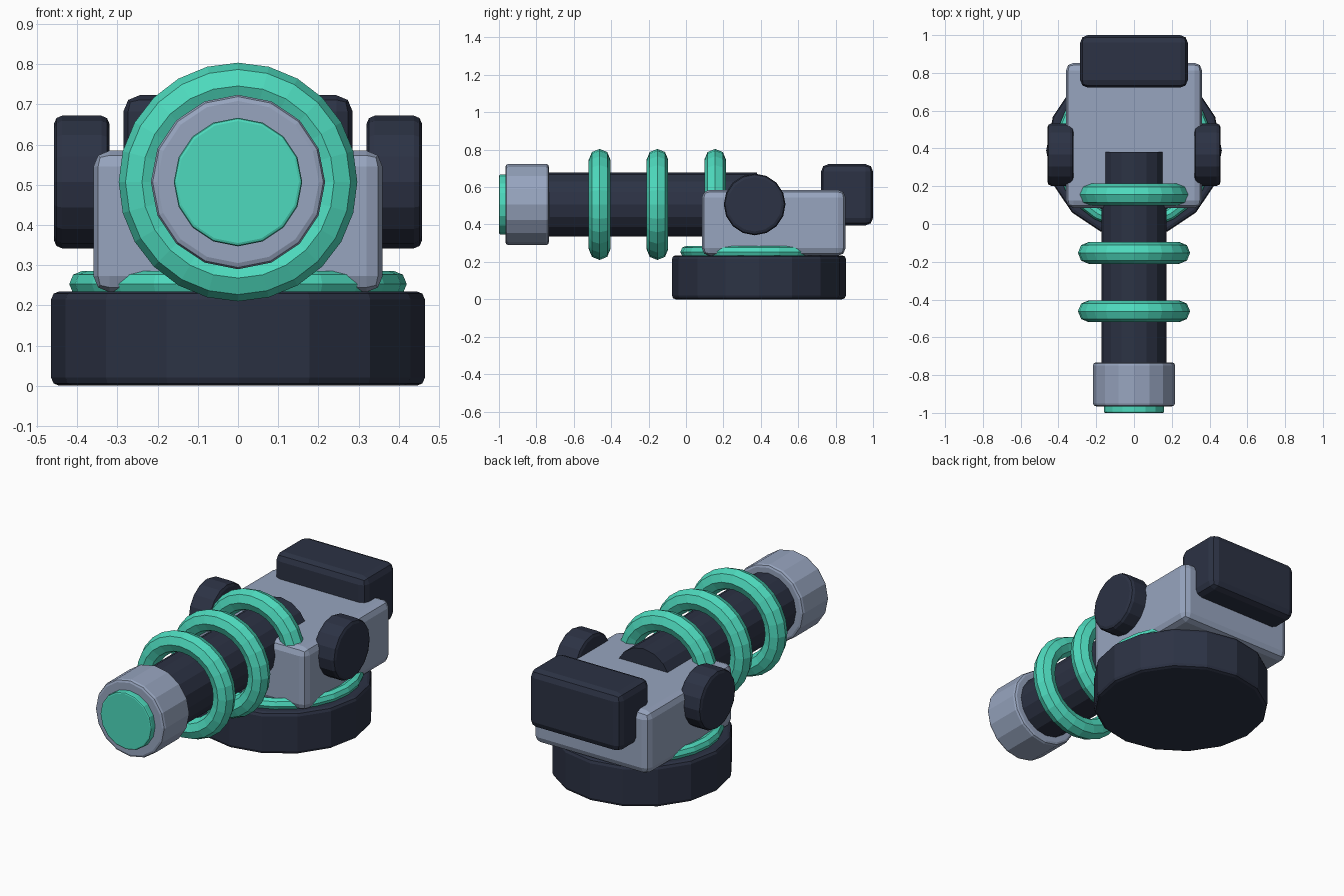
import bpy, bmesh, math
from mathutils import Matrix

if "Cube" in bpy.data.objects:
    bpy.data.objects.remove(bpy.data.objects["Cube"])


def material(name, rgb):
    m = bpy.data.materials.new(name)
    m.diffuse_color = (*rgb, 1)
    m.use_nodes = True
    m.node_tree.nodes["Principled BSDF"].inputs["Base Color"].default_value = m.diffuse_color
    return m


NAVY = material("dark navy", (0.025, 0.032, 0.058))
GREY = material("blue grey", (0.31, 0.375, 0.52))
GREEN = material("mint green", (0.075, 0.70, 0.51))

ROT = {'X': Matrix.Rotation(math.pi / 2, 4, 'Y'),
       'Y': Matrix.Rotation(math.pi / 2, 4, 'X'),
       'Z': Matrix.Identity(4)}


def finish(bm, name, mat, loc):
    bmesh.ops.recalc_face_normals(bm, faces=bm.faces)
    me = bpy.data.meshes.new(name)
    bm.to_mesh(me)
    bm.free()
    me.materials.append(mat)
    ob = bpy.data.objects.new(name, me)
    ob.location = loc
    bpy.context.collection.objects.link(ob)
    return ob


def box(name, mat, lo, hi, bevel):
    size = [b - a for a, b in zip(lo, hi)]
    bm = bmesh.new()
    bmesh.ops.create_cube(bm, size=1, matrix=Matrix.Diagonal((*size, 1)))
    bmesh.ops.bevel(bm, geom=bm.edges[:], offset=bevel, segments=2,
                    profile=0.5, affect='EDGES')
    return finish(bm, name, mat, [(a + b) / 2 for a, b in zip(lo, hi)])


def cylinder(name, mat, loc, radius, depth, axis, bevel=0.0, sides=16):
    bm = bmesh.new()
    bmesh.ops.create_cone(bm, cap_ends=True, segments=sides, radius1=radius,
                          radius2=radius, depth=depth)
    # put corners on the main axes, then soften only the rims
    if bevel:
        rims = [e for e in bm.edges
                if abs(e.verts[0].co.z - e.verts[1].co.z) < 1e-5]
        bmesh.ops.bevel(bm, geom=rims, offset=bevel, segments=2,
                        profile=0.5, affect='EDGES')
    bmesh.ops.transform(bm, matrix=ROT[axis], verts=bm.verts)
    return finish(bm, name, mat, loc)


def torus(name, mat, loc, major, minor, axis, n=24, k=8):
    bm = bmesh.new()
    loops = []
    for i in range(n):
        a = 2 * math.pi * i / n
        loop = []
        for j in range(k):
            b = 2 * math.pi * j / k
            r = major + minor * math.cos(b)
            loop.append(bm.verts.new((r * math.cos(a), r * math.sin(a),
                                      minor * math.sin(b))))
        loops.append(loop)
    for i in range(n):
        p, q = loops[i], loops[(i + 1) % n]
        for j in range(k):
            bm.faces.new((p[j], q[j], q[(j + 1) % k], p[(j + 1) % k]))
    bmesh.ops.transform(bm, matrix=ROT[axis], verts=bm.verts)
    return finish(bm, name, mat, loc)


BARREL_Z = 0.507

# Turntable base and its glowing ring
cylinder("base", NAVY, (0, 0.39, 0.1175), 0.465, 0.235, 'Z', 0.02)
torus("base_ring", GREEN, (0, 0.39, 0.253), 0.387, 0.033, 'Z')

# Housing and rear counterweight
box("housing", GREY, (-0.36, 0.085, 0.233), (0.36, 0.853, 0.585), 0.04)
box("rear_block", NAVY, (-0.285, 0.722, 0.395), (0.285, 1.0, 0.723), 0.04)

# Pivot discs on both sides
for side, s in (("left", -1), ("right", 1)):
    cylinder(side + "_pivot", NAVY, (s * 0.389, 0.367, BARREL_Z),
             0.165, 0.138, 'X', 0.02)

# Barrel, coils, muzzle and lens
cylinder("barrel", NAVY, (0, -0.19, BARREL_Z), 0.172, 1.14, 'Y')
for i, y in enumerate((-0.462, -0.153, 0.156)):
    torus(f"coil_{i + 1}", GREEN, (0, y, BARREL_Z), 0.239, 0.058, 'Y')
cylinder("muzzle", GREY, (0, -0.849, BARREL_Z), 0.217, 0.232, 'Y', 0.015)
cylinder("lens", GREEN, (0, -0.975, BARREL_Z), 0.16, 0.05, 'Y', 0.008)
